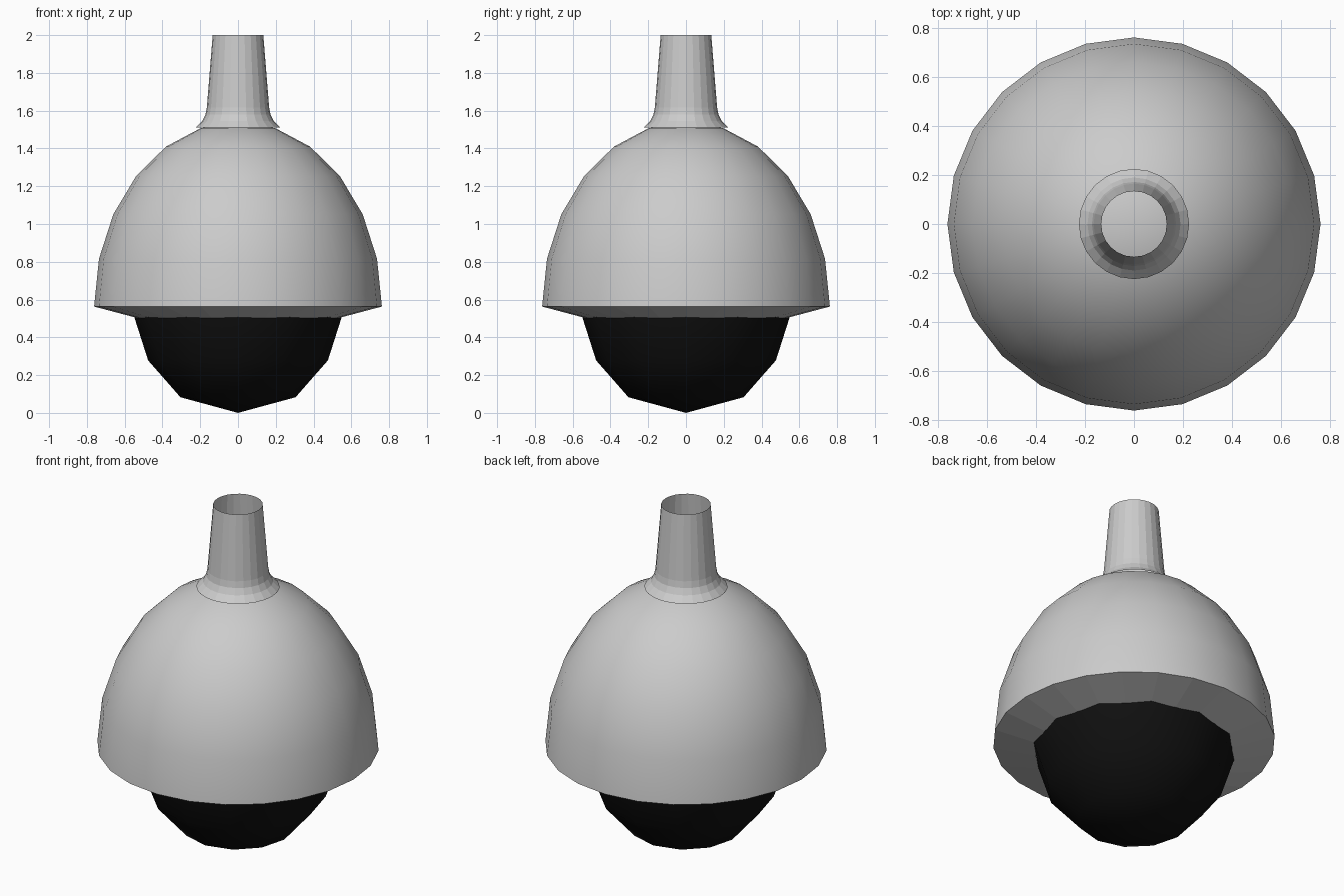
import bpy, bmesh
from math import cos, sin, pi, radians

if "Cube" in bpy.data.objects:
    bpy.data.objects.remove(bpy.data.objects["Cube"])


def lathe(name, profile, sides, color=None, smooth_angle=None):
    """Spin a (radius, z) profile, listed bottom to top, around the z axis."""
    bm = bmesh.new()
    rings = []
    for r, z in profile:
        if r == 0:
            rings.append([bm.verts.new((0, 0, z))] * sides)
        else:
            rings.append([bm.verts.new((r * cos(2 * pi * i / sides),
                                        r * sin(2 * pi * i / sides), z))
                          for i in range(sides)])
    for a, b in zip(rings, rings[1:]):
        for i in range(sides):
            j = (i + 1) % sides
            bm.faces.new(list(dict.fromkeys((a[i], a[j], b[j], b[i]))))
    mesh = bpy.data.meshes.new(name)
    bm.to_mesh(mesh)
    bm.free()
    obj = bpy.data.objects.new(name, mesh)
    bpy.context.collection.objects.link(obj)
    if color:
        mat = bpy.data.materials.new(name + "_material")
        mat.diffuse_color = color
        mat.use_nodes = True
        mat.node_tree.nodes["Principled BSDF"].inputs["Base Color"].default_value = mat.diffuse_color
        mesh.materials.append(mat)
    if smooth_angle:
        bpy.ops.object.select_all(action='DESELECT')
        obj.select_set(True)
        bpy.context.view_layer.objects.active = obj
        bpy.ops.object.shade_smooth_by_angle(angle=radians(smooth_angle))
    return obj


# Housing: half of a stretched sphere
dome = [(0.762 * cos(radians(a)), 0.563 + 0.978 * sin(radians(a)))
        for a in range(0, 90, 15)] + [(0, 1.541)]
lathe("housing_dome", dome, 24, smooth_angle=35)

# Flat-shaded underside sloping in to the lens
lathe("underside_rim", [(0.532, 0.502), (0.762, 0.563)], 24)

# Dark lens dome with few sides
lathe("lens_dome", [(0, 0), (0.305, 0.083), (0.476, 0.278), (0.55, 0.51), (0.555, 0.54)],
      12, color=(0.005, 0.005, 0.005, 1), smooth_angle=50)

# Open mounting tube with a flared foot
lathe("mounting_tube", [(0.225, 1.51), (0.19, 1.545), (0.172, 1.58), (0.165, 1.617),
                        (0.134, 2.0)], 24)
